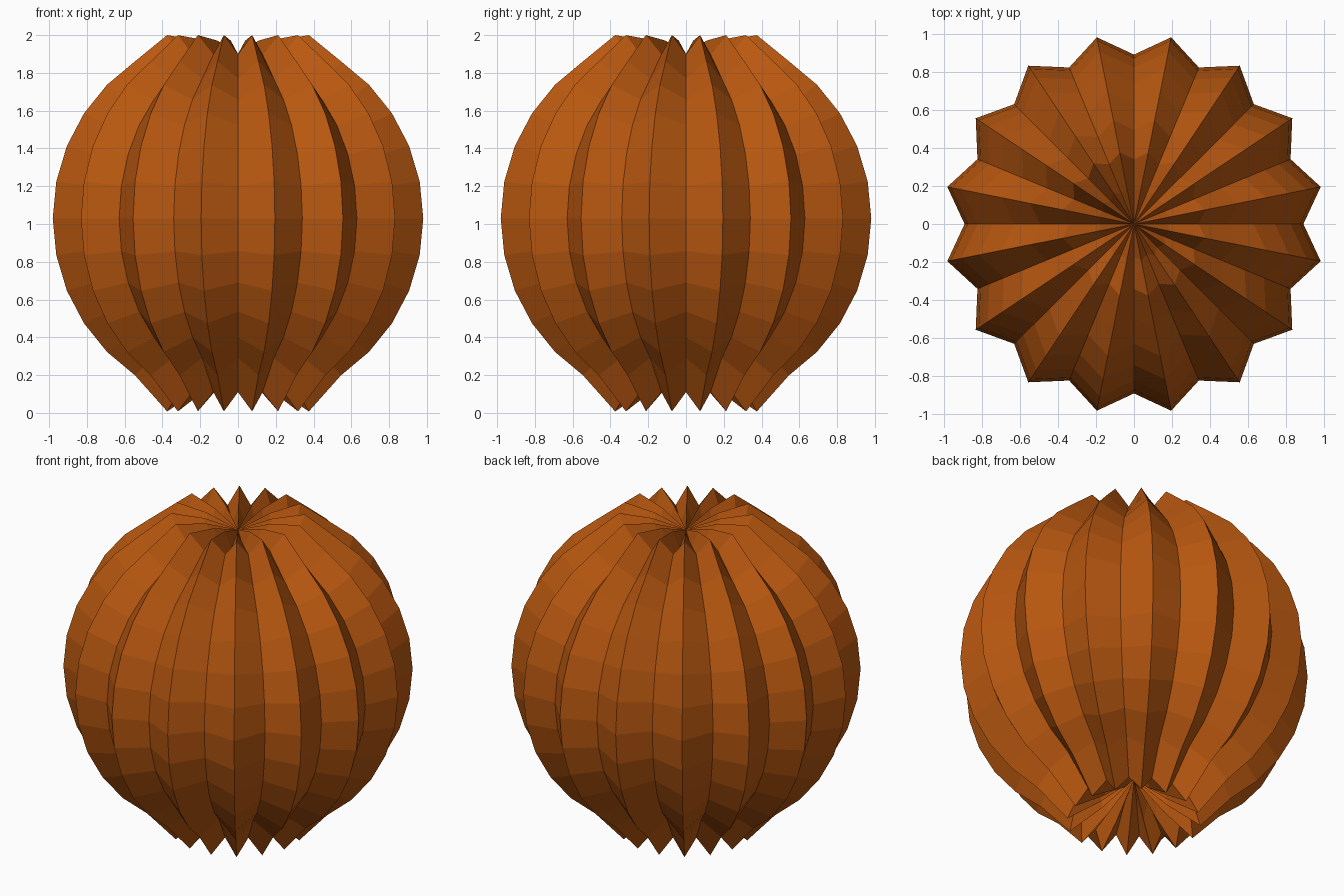
import bpy, bmesh, math

if "Cube" in bpy.data.objects:
    bpy.data.objects.remove(bpy.data.objects["Cube"])

RIBS = 16            # ridges, with a valley between each pair
SEG = RIBS * 2
RINGS = 16
CZ = 1.03            # height of the widest ring
VALLEY = 0.89        # valleys are drawn in towards the centre

# Height shifts that turn the round ends into puckered hollows (ring: shift)
SHIFT = {1: -0.04, 2: 0.046, 14: -0.098, 15: 0.08}

orange = bpy.data.materials.new("pumpkin orange")
orange.diffuse_color = (0.48, 0.096, 0.005, 1)
orange.use_nodes = True
orange.node_tree.nodes["Principled BSDF"].inputs["Base Color"].default_value = orange.diffuse_color

bm = bmesh.new()

# Ribbed body rings
rings = []
for k in range(1, RINGS):
    t = math.pi * k / RINGS
    ring = []
    for i in range(SEG):
        a = 2 * math.pi * i / SEG
        s = 1.0 if i % 2 else VALLEY
        r = s * math.sin(t)
        z = CZ + s * math.cos(t) + SHIFT.get(k, 0)
        ring.append(bm.verts.new((r * math.cos(a), r * math.sin(a), z)))
    rings.append(ring)

# Sunken poles
top = bm.verts.new((0, 0, 1.90))
bottom = bm.verts.new((0, 0, 0.29))

for i in range(SEG):
    j = (i + 1) % SEG
    bm.faces.new((top, rings[0][i], rings[0][j]))
    bm.faces.new((bottom, rings[-1][j], rings[-1][i]))
    for a, b in zip(rings, rings[1:]):
        bm.faces.new((a[i], b[i], b[j], a[j]))

bmesh.ops.recalc_face_normals(bm, faces=bm.faces)
mesh = bpy.data.meshes.new("pumpkin_body")
bm.to_mesh(mesh)
bm.free()
mesh.materials.append(orange)
bpy.context.collection.objects.link(bpy.data.objects.new("pumpkin_body", mesh))
